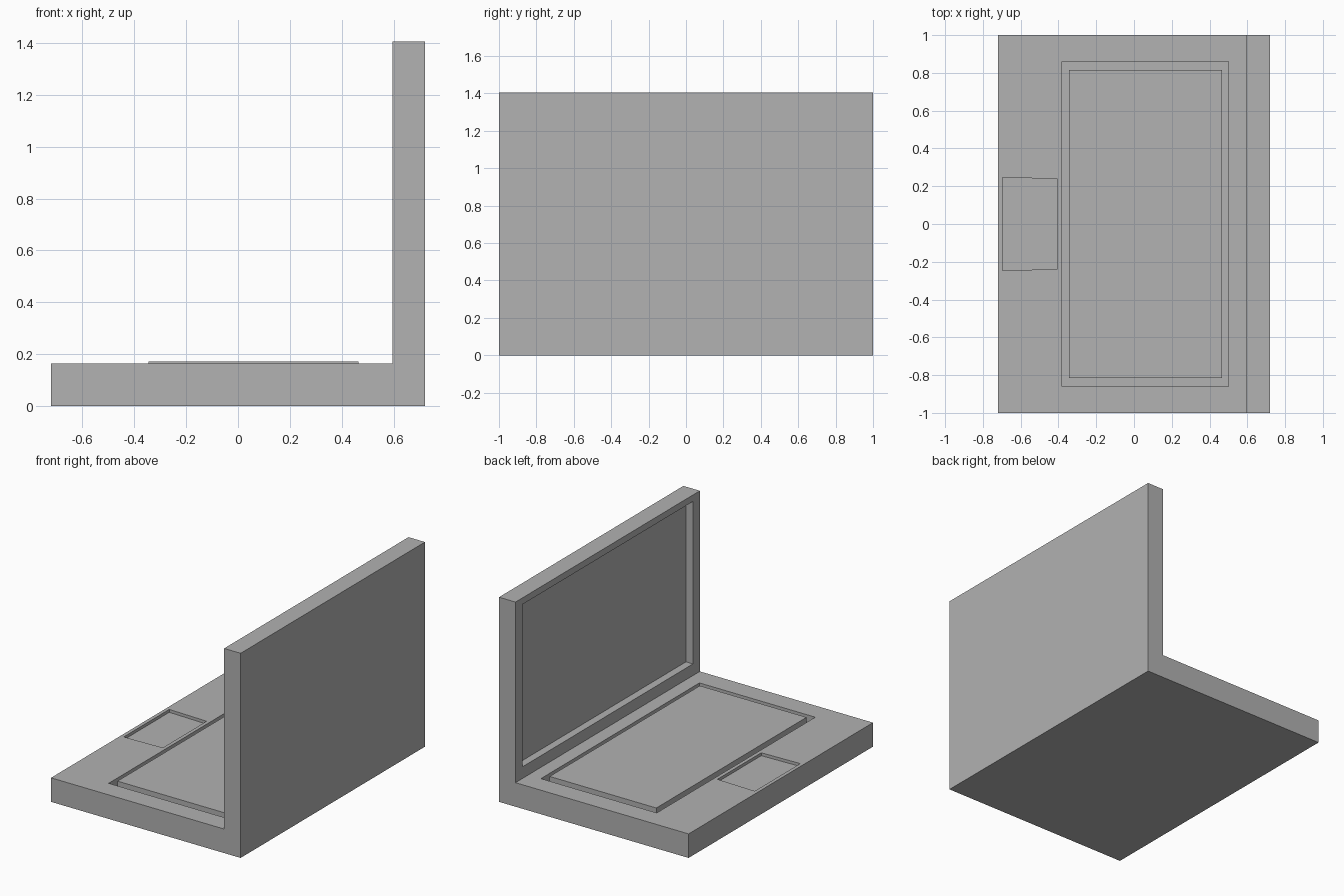
import bpy
import bmesh

if "Cube" in bpy.data.objects:
    bpy.data.objects.remove(bpy.data.objects["Cube"], do_unlink=True)

# Single matte grey
grey = bpy.data.materials.new("plain_grey")
grey.use_nodes = True
colour = (0.445, 0.445, 0.445, 1)
grey.diffuse_color = colour
grey.node_tree.nodes["Principled BSDF"].inputs["Base Color"].default_value = colour

HALF_W, HALF_L = 0.72, 1.0
DECK, TOP, LID_X = 0.165, 1.405, 0.595


def prism(name, outline, offset):
    """Extrude a closed 3D outline along an offset vector."""
    bm = bmesh.new()
    face = bm.faces.new([bm.verts.new(p) for p in outline])
    new = bmesh.ops.extrude_face_region(bm, geom=[face])["geom"]
    verts = [g for g in new if isinstance(g, bmesh.types.BMVert)]
    bmesh.ops.translate(bm, verts=verts, vec=offset)
    bmesh.ops.recalc_face_normals(bm, faces=bm.faces)
    mesh = bpy.data.meshes.new(name)
    bm.to_mesh(mesh)
    bm.free()
    mesh.materials.append(grey)
    obj = bpy.data.objects.new(name, mesh)
    bpy.context.collection.objects.link(obj)
    return obj


def box(name, x0, x1, half_y, z0, z1):
    outline = [(x0, -half_y, z0), (x1, -half_y, z0), (x1, half_y, z0), (x0, half_y, z0)]
    return prism(name, outline, (0, 0, z1 - z0))


def carve(target, cutter):
    """Cut a recess, then discard the cutter."""
    cutter.hide_render = True
    mod = target.modifiers.new("recess", "BOOLEAN")
    mod.operation = "DIFFERENCE"
    mod.solver = "EXACT"
    mod.object = cutter
    bpy.context.view_layer.objects.active = target
    bpy.ops.object.modifier_apply(modifier=mod.name)
    bpy.data.objects.remove(cutter, do_unlink=True)


# L-shaped shell: deck and upright lid in one piece
profile = [(-HALF_W, 0), (HALF_W, 0), (HALF_W, TOP), (LID_X, TOP), (LID_X, DECK), (-HALF_W, DECK)]
shell = prism("deck_and_lid", [(x, -HALF_L, z) for x, z in profile], (0, 2 * HALF_L, 0))

# Screen recess, keyboard well and slightly tapered touchpad recess
carve(shell, box("screen_cutter", LID_X - 0.1, LID_X + 0.053, 0.925, 0.245, 1.36))
carve(shell, box("keyboard_cutter", -0.38, 0.5, 0.86, DECK - 0.05, DECK + 0.1))
pad = [(-0.695, -0.247), (-0.405, -0.238), (-0.405, 0.238), (-0.695, 0.247)]
carve(shell, prism("touchpad_cutter", [(x, y, DECK - 0.02) for x, y in pad], (0, 0, 0.1)))

# Raised keyboard slab standing in the well
box("keyboard", -0.345, 0.465, 0.815, DECK - 0.05, DECK + 0.007)
